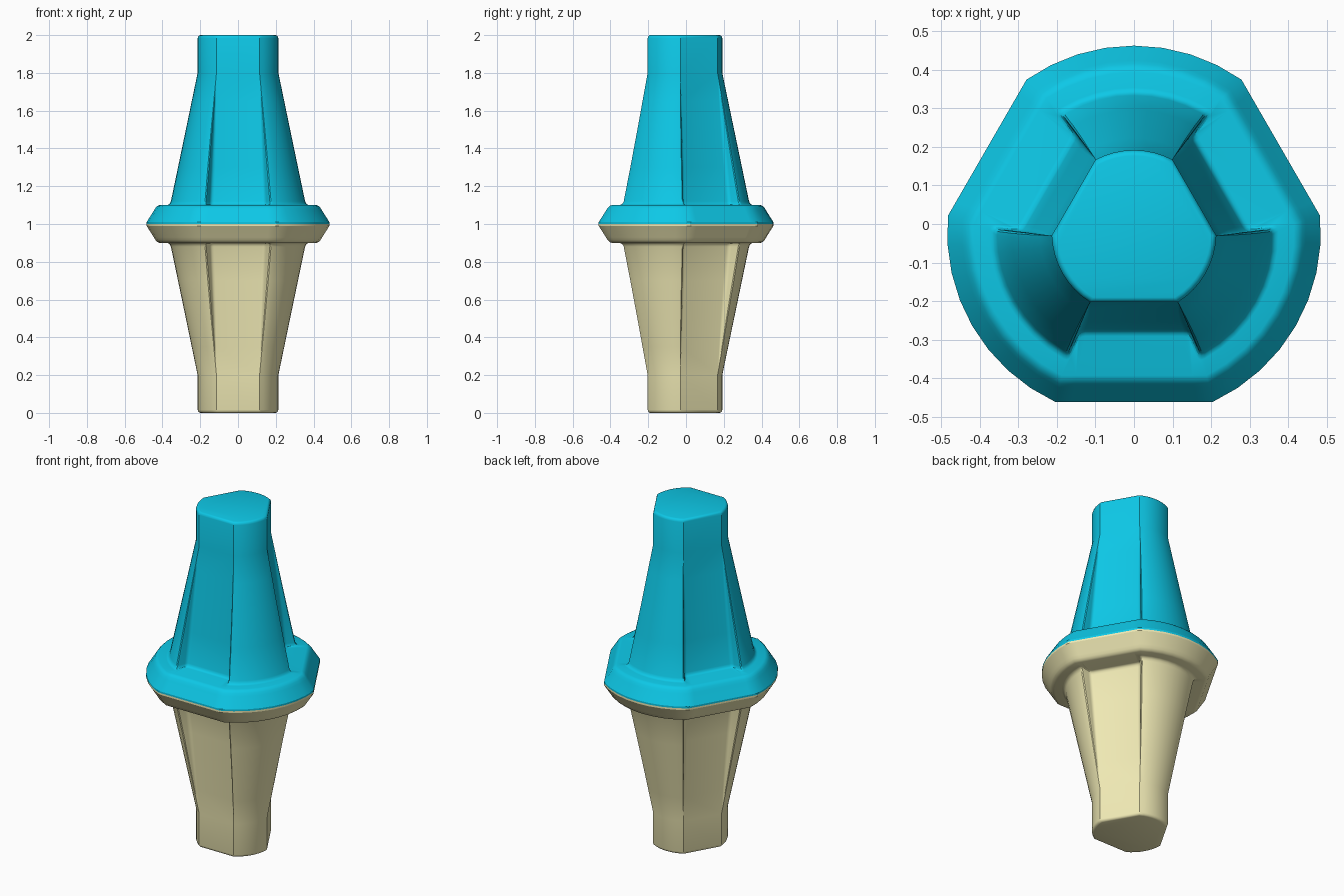
import bpy, bmesh, math
from mathutils import Vector

if "Cube" in bpy.data.objects:
    bpy.data.objects.remove(bpy.data.objects["Cube"])

CY = -0.022          # axis of three-fold symmetry
ARC = 8              # segments per round side
T0, U0, K = 0.114, 0.181, 0.42   # line of the recess side walls


def on_circle(r, off):
    # where the wall line (shifted by off) meets the circle of radius r
    c = T0 - K * U0 - off
    a, b = 1 + K * K, 2 * K * c
    u = (-b + math.sqrt(b * b - 4 * a * (c * c - r * r))) / (2 * a)
    return Vector((c + K * u, u))


def rounded(prev, p, nxt, r):
    # soften one corner with four points
    a = p + (prev - p).normalized() * r if r else p
    b = p + (nxt - p).normalized() * r if r else p
    return [a * (1 - s) ** 2 + p * 2 * s * (1 - s) + b * s * s for s in (0, 1/3, 2/3, 1)]


def section(R, d, flange=False, off=0.0):
    # half of one flat side in (tangent, outward) coordinates
    if flange:
        outer = Vector((math.sqrt(R * R - d * d), d))
        inner = Vector((outer.x * 0.8, d))
        r = 0.0
    else:
        outer = on_circle(R, off)
        inner = Vector((min(T0 + K * (d - U0) - off, outer.x), d))
        r = min(0.016, (outer - inner).length * 0.4)
    ang = math.atan2(outer.x, outer.y) + 0.1
    along = Vector((math.sin(ang), math.cos(ang))) * R
    half = rounded(Vector((0, d)), inner, outer, r) + rounded(inner, outer, along, r)
    side = [Vector((-p.x, p.y)) for p in reversed(half)] + half
    # arc to the next side
    end = half[-1]
    a0 = math.atan2(end.x, end.y)
    a1 = math.radians(120) - a0
    rad = end.length
    for i in range(1, ARC):
        f = i / ARC
        a = a0 + (a1 - a0) * f
        q = rad + (R - rad) * min(1, 4 * min(f, 1 - f))
        side.append(Vector((math.sin(a), math.cos(a))) * q)
    pts = []
    for k in range(3):
        th = math.radians(-90 + 120 * k)
        n = Vector((math.cos(th), math.sin(th)))
        t = Vector((-n.y, n.x))
        pts += [t * p.x + n * p.y for p in side]
    return pts


def build_half(name, sign, color):
    rings = []
    # flange: chamfered rim with a rolled edge
    for h, o in ((0, 0), (0.01, 0), (0.07, 0.038), (0.085, 0.047), (0.095, 0.057), (0.1, 0.069)):
        rings.append((h, section(0.485 - o, 0.44 - o, True)))
    # fillet, then tapering body with three recessed flats
    for h, o in ((0.1, 0.016), (0.103, 0.008), (0.109, 0.003), (0.12, 0),
                 (0.3, 0), (0.5, 0), (0.65, 0), (0.8, 0)):
        f = (h - 0.1) / 0.7
        rings.append((h, section(0.36 + (0.214 - 0.36) * f + o,
                                 0.253 + (0.181 - 0.253) * f + o, False, o * 0.6)))
    # straight neck with softened end
    for h, o in ((0.984, 0), (0.993, 0.003), (0.998, 0.008), (1.0, 0.014)):
        s = 1 - o / 0.2
        rings.append((h, [p * s for p in section(0.214, 0.181)]))

    bm = bmesh.new()
    loops = [[bm.verts.new((p.x, p.y + CY, 1 + sign * h)) for p in pts] for h, pts in rings]
    n = len(loops[0])
    for a, b in zip(loops, loops[1:]):
        for i in range(n):
            j = (i + 1) % n
            bm.faces.new((a[i], a[j], b[j], b[i]))
    bm.faces.new(loops[0])
    bm.faces.new(loops[-1])
    bmesh.ops.remove_doubles(bm, verts=bm.verts, dist=0.0006)
    bmesh.ops.recalc_face_normals(bm, faces=bm.faces)
    me = bpy.data.meshes.new(name)
    bm.to_mesh(me)
    bm.free()
    ob = bpy.data.objects.new(name, me)
    bpy.context.collection.objects.link(ob)
    mat = bpy.data.materials.new(name + "_color")
    mat.diffuse_color = color
    mat.use_nodes = True
    mat.node_tree.nodes["Principled BSDF"].inputs["Base Color"].default_value = mat.diffuse_color
    me.materials.append(mat)
    bpy.ops.object.select_all(action='DESELECT')
    ob.select_set(True)
    bpy.context.view_layer.objects.active = ob
    bpy.ops.object.shade_smooth_by_angle(angle=math.radians(28))


build_half("upper_half", 1, (0.004, 0.58, 0.80, 1))
build_half("lower_half", -1, (0.87, 0.82, 0.46, 1))
